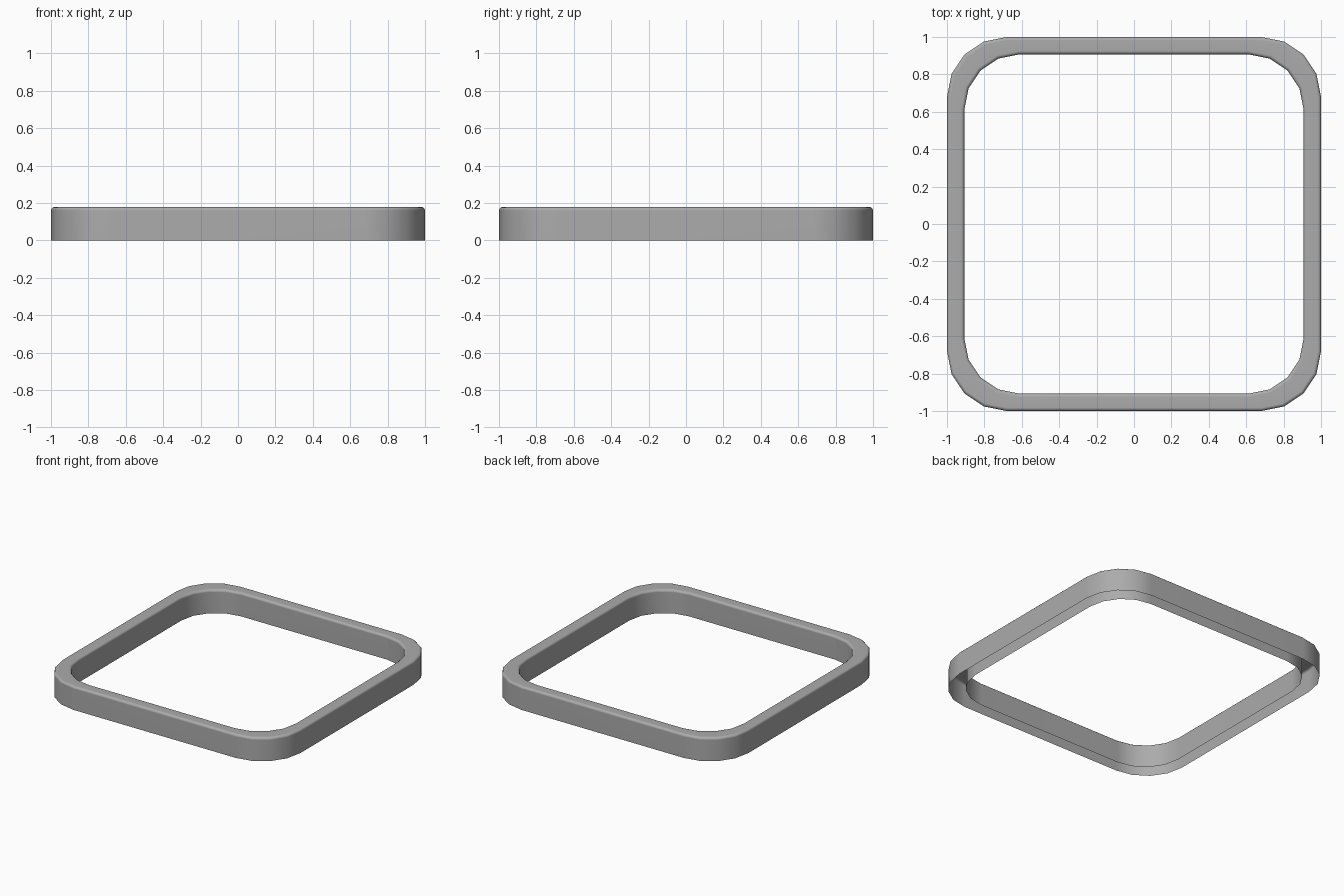
import bpy, bmesh, math

if "Cube" in bpy.data.objects:
    bpy.data.objects.remove(bpy.data.objects["Cube"])

TOP = 0.178      # rim height
BEV = 0.018      # rounding of the two top edges
SEG = 4          # segments per corner
OUT, R_OUT = 1.0, 0.32
INN, R_INN = 0.907, 0.295


def loop(bm, half, r, z):
    """One rounded-square ring of vertices."""
    c = half - r
    verts = []
    for q in range(4):
        sx, sy = [(1, 1), (-1, 1), (-1, -1), (1, -1)][q]
        for i in range(SEG + 1):
            a = math.pi / 2 * (q + i / SEG)
            verts.append(bm.verts.new((sx * c + r * math.cos(a),
                                       sy * c + r * math.sin(a), z)))
    return verts


# Cross-section: up the outer wall, over the rounded rim, down the inner wall
steps = [math.radians(a) for a in (0, 30, 60, 90)]
section = [(OUT, R_OUT, 0)]
for a in steps:
    d = BEV * (1 - math.cos(a))
    section.append((OUT - d, R_OUT - d, TOP - BEV + BEV * math.sin(a)))
for a in reversed(steps):
    d = BEV * (1 - math.cos(a))
    section.append((INN + d, R_INN + d, TOP - BEV + BEV * math.sin(a)))
section.append((INN, R_INN, 0))

# Sweep the section around; the underside stays open
bm = bmesh.new()
rings = [loop(bm, *s) for s in section]
for lo, hi in zip(rings, rings[1:]):
    n = len(lo)
    for i in range(n):
        j = (i + 1) % n
        bm.faces.new((lo[i], lo[j], hi[j], hi[i]))

mesh = bpy.data.meshes.new("square_rim")
bm.to_mesh(mesh)
bm.free()
rim = bpy.data.objects.new("square_rim", mesh)
bpy.context.collection.objects.link(rim)

# Dark grey material
grey = bpy.data.materials.new("dark_grey")
grey.diffuse_color = (0.41, 0.41, 0.41, 1)
grey.use_nodes = True
grey.node_tree.nodes["Principled BSDF"].inputs["Base Color"].default_value = grey.diffuse_color
mesh.materials.append(grey)

# Smooth shading, with the broad faces kept flat
bpy.context.view_layer.objects.active = rim
rim.select_set(True)
bpy.ops.object.shade_smooth_by_angle(angle=math.radians(40))
weighted = rim.modifiers.new("weighted_normals", 'WEIGHTED_NORMAL')
weighted.keep_sharp = True
